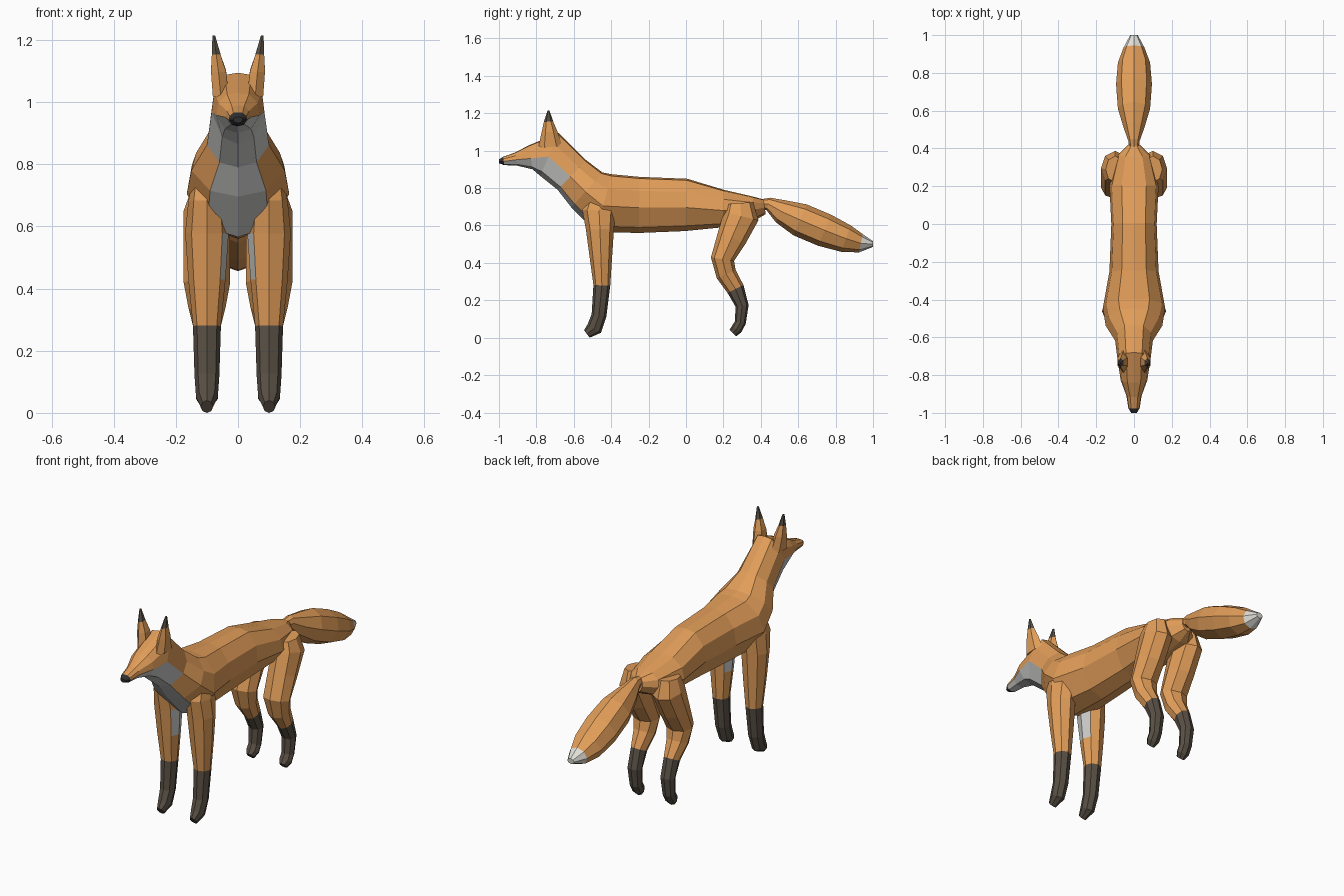
import bpy, bmesh, math
from mathutils import Vector

cube = bpy.data.objects.get("Cube")
if cube:
    bpy.data.objects.remove(cube, do_unlink=True)


def make_material(name, red, green, blue):
    material = bpy.data.materials.new(name)
    material.use_nodes = True
    colour = (red, green, blue, 1)
    material.diffuse_color = colour
    shader = material.node_tree.nodes["Principled BSDF"]
    shader.inputs["Base Color"].default_value = colour
    return material


materials = [make_material("orange fur", .76, .34, .1),
             make_material("pale fur", .6, .6, .59),
             make_material("dark brown fur", .1, .08, .06),
             make_material("black nose", .03, .03, .03),
             make_material("white tail tip", .74, .73, .68)]
ORANGE, PALE, DARK, NOSE, WHITE = range(len(materials))


def round_profile(sides):
    angles = [math.tau * step / sides for step in range(sides)]
    return [(math.sin(angle), math.cos(angle) / 2) for angle in angles]


def loft(name, spine, profile, colour_rule, start_x=0, end_x=0):
    """Skin a spine of (y, z, thickness, half width) stations.
    Every cross-section stands square to the spine."""
    bm = bmesh.new()
    last = len(spine) - 1
    rings = []
    for index, (y, z, thickness, width) in enumerate(spine):
        before = spine[max(index - 1, 0)]
        after = spine[min(index + 1, last)]
        across = Vector((after[1] - before[1], before[0] - after[0])).normalized()
        x = start_x + (end_x - start_x) * index / last
        ring = []
        for side, along in profile:
            offset = across * along * thickness
            ring.append(bm.verts.new((x + side * width, y + offset.x, z + offset.y)))
        rings.append(ring)

    # Side faces, coloured by station and by position around the ring
    count = len(profile)
    for index in range(last):
        lower, upper = rings[index], rings[index + 1]
        for edge in range(count):
            following = (edge + 1) % count
            face = bm.faces.new((lower[edge], lower[following],
                                 upper[following], upper[edge]))
            face.material_index = colour_rule(index, edge)

    # End caps
    bm.faces.new(rings[0]).material_index = colour_rule(0, 0)
    bm.faces.new(rings[last]).material_index = colour_rule(last - 1, 0)
    bmesh.ops.recalc_face_normals(bm, faces=bm.faces)

    mesh = bpy.data.meshes.new(name)
    bm.to_mesh(mesh)
    bm.free()
    for material in materials:
        mesh.materials.append(material)
    part = bpy.data.objects.new(name, mesh)
    bpy.context.collection.objects.link(part)
    return part


def mirror_part(part, name):
    """Add the matching part on the model's right."""
    twin_mesh = part.data.copy()
    for vertex in twin_mesh.vertices:
        vertex.co.x = -vertex.co.x
    twin_mesh.flip_normals()
    bpy.context.collection.objects.link(bpy.data.objects.new(name, twin_mesh))


# Trunk, neck and head: broad flat back, narrower belly
flank = [(.5, .47), (.9, .25), (1, -.05), (.6, -.4)]
opposite_flank = [(-side, along) for side, along in reversed(flank)]
trunk_profile = [(0, .5)] + flank + [(0, -.5)] + opposite_flank
trunk_spine = [(.42, .7, .08, .03),
               (.36, .69, .13, .09),
               (.2, .69, .2, .13),
               (0, .71, .28, .12),
               (-.25, .71, .3, .13),
               (-.44, .72, .32, .165),
               (-.53, .79, .25, .15),
               (-.61, .87, .22, .1),
               (-.73, .98, .25, .085),
               (-.83, .965, .13, .07),
               (-.91, .955, .07, .04),
               (-.975, .945, .045, .03),
               (-1, .943, .02, .015)]
CHEST, CHEEK, MUZZLE_END = 5, 7, 11


def trunk_colour(index, edge):
    underside = edge in (4, 5)
    lower_side = edge in (3, 6)
    if index == MUZZLE_END:
        return NOSE
    if (underside and index >= CHEST) or (lower_side and index >= CHEEK):
        return PALE
    return ORANGE


loft("body_and_head", trunk_spine, trunk_profile, trunk_colour)

# Bushy tail with a white tip
tail_spine = [(.37, .715, .04, .02),
              (.44, .715, .07, .03),
              (.51, .675, .13, .055),
              (.61, .63, .18, .085),
              (.74, .575, .18, .095),
              (.855, .53, .15, .085),
              (.935, .505, .1, .055),
              (1, .5, .03, .02)]


def tail_colour(index, edge):
    return WHITE if index == len(tail_spine) - 2 else ORANGE


loft("tail", tail_spine, round_profile(8), tail_colour)

# Front legs: dark stockings and a pale patch on the inner side
front_spine = [(-.45, .8, .1, .04),
               (-.465, .68, .18, .06),
               (-.46, .58, .15, .07),
               (-.455, .43, .12, .06),
               (-.45, .28, .09, .045),
               (-.465, .12, .08, .04),
               (-.49, .05, .085, .035),
               (-.53, .02, .05, .02)]


def front_leg_colour(index, edge):
    if index >= 4:
        return DARK
    inner_patch = index == 2 and edge in (5, 6)
    return PALE if inner_patch else ORANGE


# Hind legs: heavy thigh, bent hock, dark stockings
hind_spine = [(.29, .72, .14, .05),
              (.295, .65, .19, .075),
              (.245, .535, .16, .075),
              (.195, .42, .125, .075),
              (.215, .34, .11, .06),
              (.265, .26, .095, .04),
              (.3, .17, .07, .04),
              (.29, .08, .06, .035),
              (.27, .045, .06, .035),
              (.25, .025, .05, .02)]


def hind_leg_colour(index, edge):
    return DARK if index >= 5 else ORANGE


# Pointed ears with dark tips
ear_spine = [(-.725, 1.02, .13, .03),
             (-.73, 1.1, .085, .028),
             (-.735, 1.155, .05, .016),
             (-.735, 1.215, .01, .005)]


def ear_colour(index, edge):
    return DARK if index == 2 else ORANGE


paired_parts = [("front_leg", front_spine, 8, front_leg_colour, .1, .1),
                ("hind_leg", hind_spine, 8, hind_leg_colour, .1, .1),
                ("ear", ear_spine, 6, ear_colour, .055, .078)]
for label, spine, sides, colour_rule, start_x, end_x in paired_parts:
    left_part = loft("left_" + label, spine, round_profile(sides),
                     colour_rule, start_x, end_x)
    mirror_part(left_part, "right_" + label)
